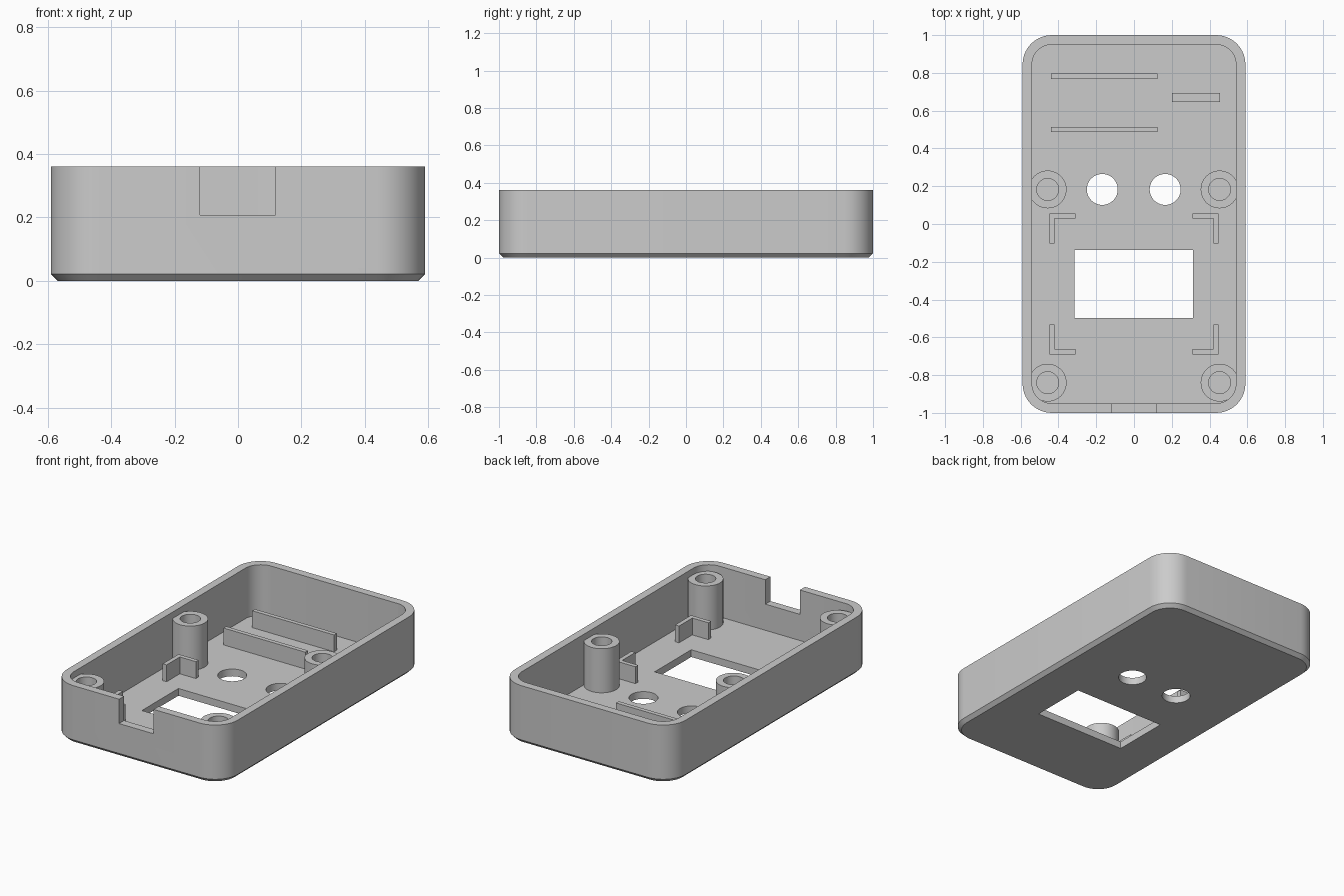
import bpy, bmesh, math

cube = bpy.data.objects.get("Cube")
if cube:
    bpy.data.objects.remove(cube, do_unlink=True)

HALF_X, HALF_Y, HEIGHT = 0.59, 1.0, 0.36
WALL, FLOOR, CORNER, CHAMFER = 0.05, 0.045, 0.155, 0.022
POST_TOP, RIB_TOP = 0.32, 0.15

grey = bpy.data.materials.new("grey plastic")
grey.diffuse_color = (0.6, 0.6, 0.6, 1)
grey.use_nodes = True
shader = next(n for n in grey.node_tree.nodes if n.type == 'BSDF_PRINCIPLED')
shader.inputs["Base Color"].default_value = (0.6, 0.6, 0.6, 1)


def make_object(name, bm):
    bmesh.ops.recalc_face_normals(bm, faces=bm.faces)
    mesh = bpy.data.meshes.new(name)
    bm.to_mesh(mesh)
    bm.free()
    mesh.materials.append(grey)
    obj = bpy.data.objects.new(name, mesh)
    bpy.context.collection.objects.link(obj)
    return obj


def activate(obj):
    bpy.ops.object.select_all(action='DESELECT')
    obj.select_set(True)
    bpy.context.view_layer.objects.active = obj


def smooth(obj):
    activate(obj)
    bpy.ops.object.shade_smooth_by_angle(angle=math.radians(30))


def rounded_ring(bm, inset, z, steps=10):
    """Rounded rectangle of vertices, moved inwards by inset."""
    ring = []
    for q, (sx, sy) in enumerate(((1, 1), (-1, 1), (-1, -1), (1, -1))):
        for i in range(steps + 1):
            a = (q + i / steps) * math.pi / 2
            r = CORNER - inset
            ring.append(bm.verts.new((sx * (HALF_X - CORNER) + r * math.cos(a),
                                      sy * (HALF_Y - CORNER) + r * math.sin(a), z)))
    return ring


def circle_ring(bm, x, y, r, z, n=40):
    return [bm.verts.new((x + r * math.cos(math.tau * i / n),
                          y + r * math.sin(math.tau * i / n), z)) for i in range(n)]


def skin(bm, rings, caps=True, closed=False):
    pairs = list(zip(rings, rings[1:]))
    if closed:
        pairs.append((rings[-1], rings[0]))
    for a, b in pairs:
        for i in range(len(a)):
            j = (i + 1) % len(a)
            bm.faces.new((a[i], a[j], b[j], b[i]))
    if caps:
        bm.faces.new(rings[0])
        bm.faces.new(rings[-1])


def add_box(bm, x0, x1, y0, y1, z0, z1):
    verts = bmesh.ops.create_cube(bm, size=1)["verts"]
    for v in verts:
        v.co = (x1 if v.co.x > 0 else x0, y1 if v.co.y > 0 else y0,
                z1 if v.co.z > 0 else z0)


def box(name, *bounds):
    bm = bmesh.new()
    add_box(bm, *bounds)
    return make_object(name, bm)


def cut(target, cutter):
    cutter.hide_render = True
    mod = target.modifiers.new("cut", 'BOOLEAN')
    mod.operation = 'DIFFERENCE'
    mod.solver = 'EXACT'
    mod.object = cutter
    activate(target)
    bpy.ops.object.modifier_apply(modifier=mod.name)
    bpy.data.objects.remove(cutter, do_unlink=True)


# Open tray with a chamfered bottom edge
bm = bmesh.new()
skin(bm, [rounded_ring(bm, inset, z) for inset, z in (
    (CHAMFER, 0), (0, CHAMFER), (0, HEIGHT), (WALL, HEIGHT), (WALL, FLOOR))])
shell = make_object("case_shell", bm)

# Screen window, cable notch and two button holes
cut(shell, box("window_cutter", -0.315, 0.312, -0.497, -0.137, -0.1, 0.2))
cut(shell, box("notch_cutter", -0.12, 0.118, -1.1, -0.9, 0.208, 0.5))
for x in (-0.168, 0.165):
    bm = bmesh.new()
    skin(bm, [circle_ring(bm, x, 0.183, 0.082, z) for z in (-0.1, 0.2)])
    cut(shell, make_object("hole_cutter", bm))
smooth(shell)

# Hollow screw posts
for row, y in (("front", -0.84), ("middle", 0.183)):
    for side, x in (("right", -0.457), ("left", 0.453)):
        bm = bmesh.new()
        profile = ((0.1, FLOOR - 0.01), (0.1, POST_TOP),
                   (0.058, POST_TOP), (0.058, FLOOR - 0.01))
        skin(bm, [circle_ring(bm, x, y, r, z) for r, z in profile],
             caps=False, closed=True)
        smooth(make_object(f"{row}_{side}_screw_post", bm))

# L-shaped brackets around the window
T = 0.027
for row, y, inward in (("front", -0.69, 1), ("back", 0.055, -1)):
    for side, sx in (("right", -1), ("left", 1)):
        bm = bmesh.new()
        points = ((0.448, 0), (0.31, 0), (0.31, T), (0.448 - T, T),
                  (0.448 - T, 0.157), (0.448, 0.157))
        rings = [[bm.verts.new((sx * px, y + inward * py, z)) for px, py in points]
                 for z in (FLOOR - 0.01, RIB_TOP)]
        skin(bm, rings)
        make_object(f"{row}_{side}_bracket", bm)

# Long ribs and a low pad at the back of the floor
for name, y in (("front_rib", 0.5), ("back_rib", 0.782)):
    box(name, -0.44, 0.124, y - T / 2, y + T / 2, FLOOR - 0.01, RIB_TOP)
box("low_pad", 0.2, 0.455, 0.645, 0.693, FLOOR - 0.01, 0.06)
